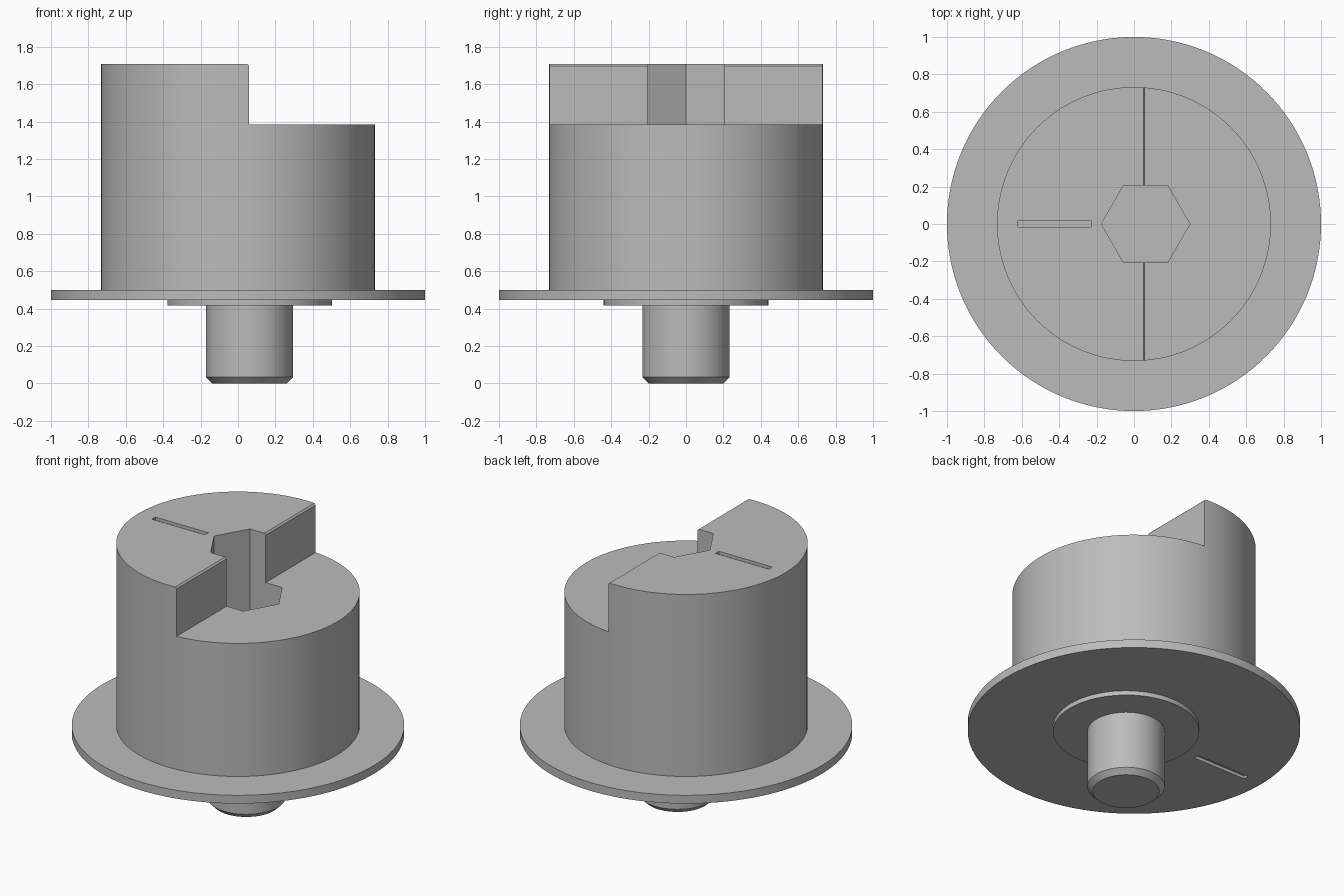
import bpy, bmesh, math

if "Cube" in bpy.data.objects:
    bpy.data.objects.remove(bpy.data.objects["Cube"])

grey = bpy.data.materials.new("plain_grey")
grey.diffuse_color = (0.5, 0.5, 0.5, 1)
grey.use_nodes = True
grey.node_tree.nodes["Principled BSDF"].inputs["Base Color"].default_value = grey.diffuse_color
HUB_X = 0.062   # the pin and hex socket sit off centre


def finish(name, bm):
    bmesh.ops.recalc_face_normals(bm, faces=bm.faces)
    mesh = bpy.data.meshes.new(name)
    bm.to_mesh(mesh)
    bm.free()
    mesh.materials.append(grey)
    ob = bpy.data.objects.new(name, mesh)
    bpy.context.collection.objects.link(ob)
    return ob


def turned(name, profile, cx=0.0, sides=128):
    """Solid of revolution from (radius, z) points, capped at both ends."""
    bm = bmesh.new()
    rings = []
    for r, z in profile:
        rings.append([bm.verts.new((cx + r * math.cos(2 * math.pi * i / sides),
                                    r * math.sin(2 * math.pi * i / sides), z))
                      for i in range(sides)])
    for a, b in zip(rings, rings[1:]):
        for i in range(sides):
            j = (i + 1) % sides
            bm.faces.new((a[i], a[j], b[j], b[i]))
    bm.faces.new(rings[0])
    bm.faces.new(rings[-1])
    return finish(name, bm)


def xz_prism(name, points, half_y):
    """Outline in x, z extruded along y."""
    bm = bmesh.new()
    face = bm.faces.new([bm.verts.new((x, -half_y, z)) for x, z in points])
    out = bmesh.ops.extrude_face_region(bm, geom=[face])
    moved = [v for v in out["geom"] if isinstance(v, bmesh.types.BMVert)]
    bmesh.ops.translate(bm, verts=moved, vec=(0, 2 * half_y, 0))
    return finish(name, bm)


def box(name, x0, x1, z0, z1, half_y):
    return xz_prism(name, [(x0, z0), (x1, z0), (x1, z1), (x0, z1)], half_y)


def activate(ob):
    bpy.ops.object.select_all(action='DESELECT')
    ob.select_set(True)
    bpy.context.view_layer.objects.active = ob


def cut(ob, cutter):
    cutter.hide_render = True
    mod = ob.modifiers.new("cut", 'BOOLEAN')
    mod.operation = 'DIFFERENCE'
    mod.solver = 'EXACT'
    mod.object = cutter
    activate(ob)
    bpy.ops.object.modifier_apply(modifier=mod.name)
    bpy.data.objects.remove(cutter, do_unlink=True)


# Drum with its wide flange
body = turned("flanged_body", [(1.0, 0.445), (1.0, 0.5), (0.732, 0.5), (0.732, 1.708)])

# Half-height step with a small chamfer on its upper edge
cut(body, xz_prism("step_cutter", [(0.06, 1.383), (1.2, 1.383), (1.2, 1.9),
                                   (0.05, 1.9), (0.05, 1.708), (0.06, 1.698)], 1.2))
# Deep hex socket
cut(body, turned("hex_cutter", [(0.237, 0.8), (0.237, 1.9)], HUB_X, 6))
# Pointer grooves on the top and underneath the flange
cut(body, box("top_groove_cutter", -0.62, -0.23, 1.688, 1.9, 0.018))
cut(body, box("under_groove_cutter", -0.88, -0.49, 0.3, 0.465, 0.018))

# Thin boss and chamfered pin below the flange
pin = turned("pin_with_boss", [(0.2, 0.0), (0.233, 0.033), (0.233, 0.415),
                               (0.44, 0.415), (0.44, 0.445)], HUB_X)

for ob in (body, pin):
    activate(ob)
    bpy.ops.object.shade_smooth_by_angle(angle=math.radians(25))
